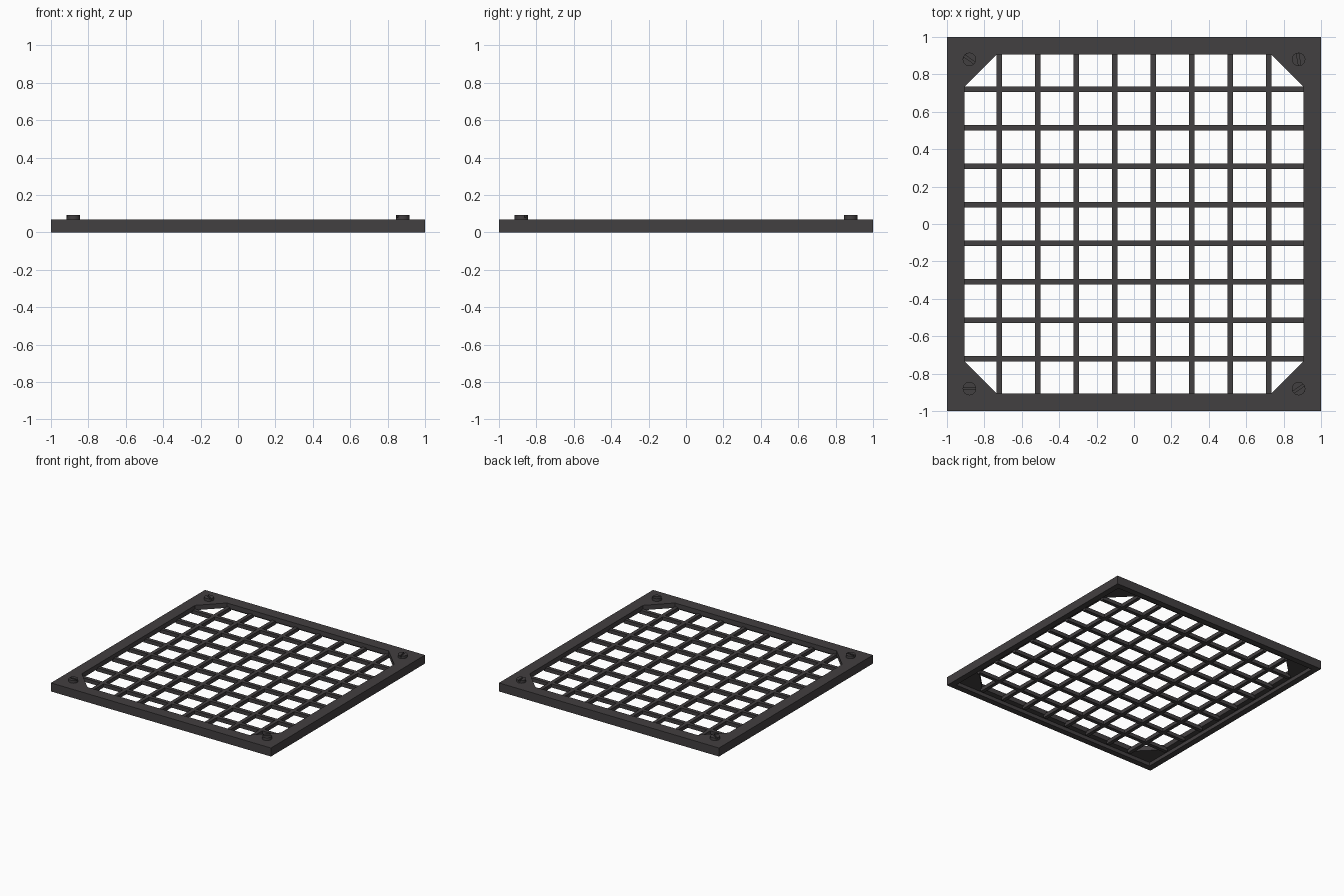
import bpy, bmesh, math
from mathutils import Matrix, Vector

if "Cube" in bpy.data.objects:
    bpy.data.objects.remove(bpy.data.objects["Cube"])

mat = bpy.data.materials.new("dark_iron")
mat.diffuse_color = (0.055, 0.05, 0.052, 1)
mat.use_nodes = True
mat.node_tree.nodes["Principled BSDF"].inputs["Base Color"].default_value = mat.diffuse_color


def make(name, bm):
    bmesh.ops.recalc_face_normals(bm, faces=bm.faces)
    me = bpy.data.meshes.new(name)
    bm.to_mesh(me)
    bm.free()
    ob = bpy.data.objects.new(name, me)
    me.materials.append(mat)
    bpy.context.collection.objects.link(ob)
    return ob


def box(bm, center, size):
    m = Matrix.Translation(center) @ Matrix.Diagonal((*size, 1))
    bmesh.ops.create_cube(bm, size=1, matrix=m)


def prism(bm, pts, z0, z1, m=Matrix()):
    lo = [bm.verts.new(m @ Vector((x, y, z0))) for x, y in pts]
    hi = [bm.verts.new(m @ Vector((x, y, z1))) for x, y in pts]
    bm.faces.new(lo)
    bm.faces.new(hi)
    for i in range(len(pts)):
        j = (i + 1) % len(pts)
        bm.faces.new((lo[i], lo[j], hi[j], hi[i]))


# Square frame with a rebate on the underside
profile = [(1, 0), (1, .07), (.905, .07), (.905, .03), (.95, .03), (.95, 0)]
bm = bmesh.new()
rings = [[bm.verts.new((sx * r, sy * r, z)) for r, z in profile]
         for sx, sy in ((1, 1), (-1, 1), (-1, -1), (1, -1))]
for k in range(4):
    a, b = rings[k], rings[(k + 1) % 4]
    for i in range(len(profile)):
        j = (i + 1) % len(profile)
        bm.faces.new((a[i], a[j], b[j], b[i]))
make("frame", bm)

# Crossing bars, tucked under the frame
for name, along_x in (("cross_bars", True), ("long_bars", False)):
    bm = bmesh.new()
    for i in range(8):
        p = (i - 3.5) * 0.206
        if along_x:
            box(bm, (0, p, .025), (1.84, .03, .03))
        else:
            box(bm, (p, 0, .025), (.03, 1.84, .03))
    make(name, bm)

# Corner gussets
bm = bmesh.new()
for k in range(4):
    prism(bm, [(.905, .905), (.735, .905), (.905, .735)], .03, .07,
          Matrix.Rotation(k * math.pi / 2, 4, 'Z'))
make("corner_gussets", bm)

# Slotted screws, each turned differently
R, SLOT = .036, .006
for k, (x, y, deg) in enumerate(((-.88, .88, -35), (.88, .88, -80),
                                 (-.88, -.88, 0), (.88, -.88, 35))):
    bm = bmesh.new()
    m = Matrix.Translation((x, y, 0)) @ Matrix.Rotation(math.radians(deg), 4, 'Z')
    prism(bm, [(R * math.cos(t * math.pi / 12), R * math.sin(t * math.pi / 12))
               for t in range(24)], .06, .08, m)
    a0 = math.asin(SLOT / R)
    arc = [a0 + (math.pi - 2 * a0) * i / 12 for i in range(13)]
    for s in (1, -1):
        prism(bm, [(R * math.cos(a), s * R * math.sin(a)) for a in arc], .08, .092, m)
    ob = make("screw_%d" % (k + 1), bm)
    bpy.context.view_layer.objects.active = ob
    ob.select_set(True)
    bpy.ops.object.shade_smooth_by_angle(angle=math.radians(30))
    ob.select_set(False)
